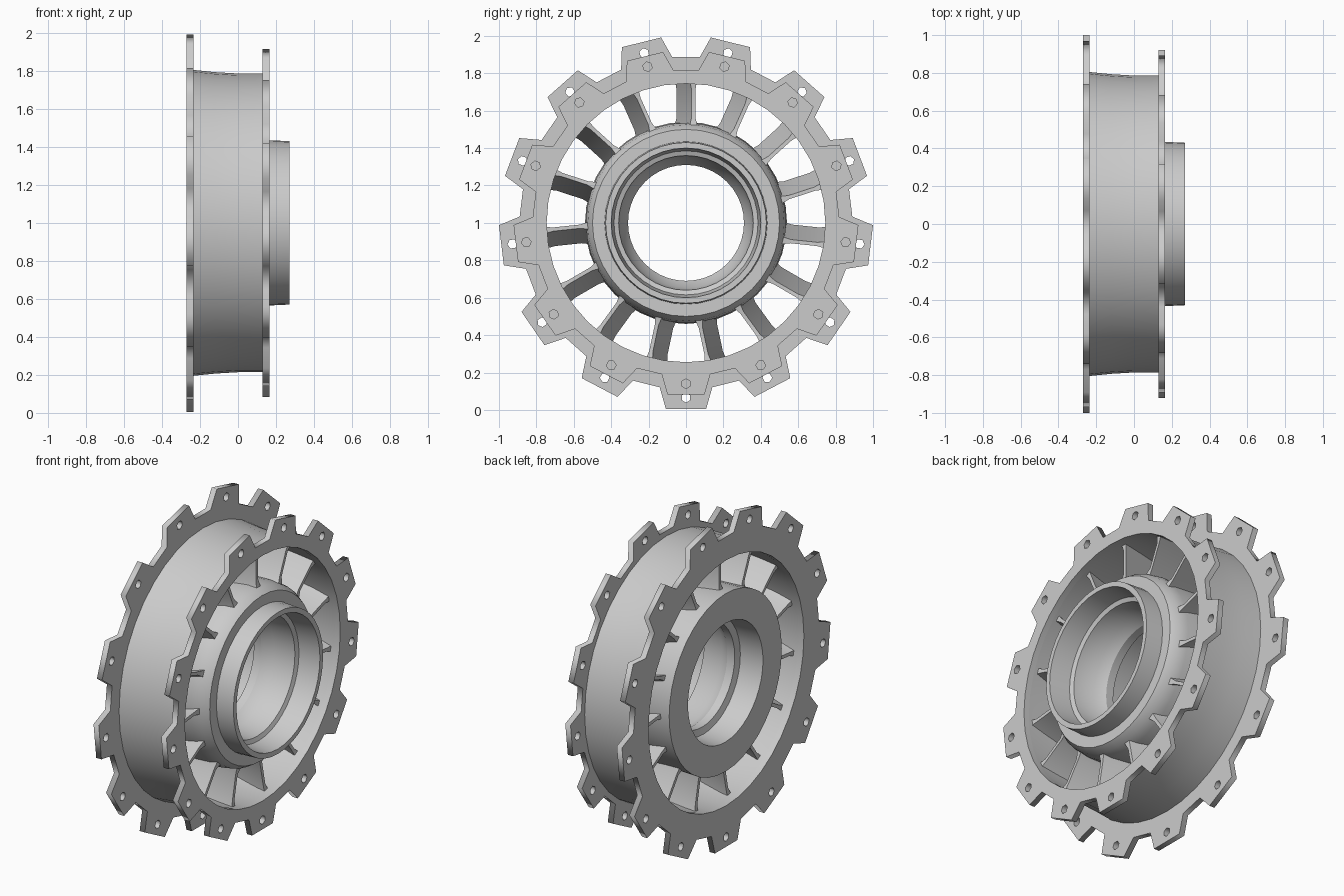
import bpy
import bmesh
from math import cos, sin, pi, radians
from mathutils import Matrix, Vector

cube = bpy.data.objects.get("Cube")
if cube:
    bpy.data.objects.remove(cube, do_unlink=True)

TEETH, BLADES, SEGMENTS = 13, 15, 40
CENTRE_Z = 1.0

metal = bpy.data.materials.new("plain_grey_metal")
metal.use_nodes = True
grey = (0.6, 0.6, 0.6, 1.0)
metal.diffuse_color = grey
metal.node_tree.nodes["Principled BSDF"].inputs["Base Color"].default_value = grey


def polar(radius, angle):
    return radius * cos(angle), radius * sin(angle)


def add_object(name, mesh, smooth=True):
    mesh.materials.clear()
    mesh.materials.append(metal)
    obj = bpy.data.objects.new(name, mesh)
    bpy.context.collection.objects.link(obj)
    obj.location.z = CENTRE_Z
    if smooth:
        bpy.ops.object.select_all(action="DESELECT")
        obj.select_set(True)
        bpy.context.view_layer.objects.active = obj
        bpy.ops.object.shade_smooth_by_angle(angle=radians(30))
    return obj


def finish(name, bm, smooth=True):
    bmesh.ops.recalc_face_normals(bm, faces=bm.faces)
    mesh = bpy.data.meshes.new(name)
    bm.to_mesh(mesh)
    bm.free()
    return add_object(name, mesh, smooth)


def lathe(name, profile):
    """Revolve a closed (x, radius) profile about the x axis."""
    bm = bmesh.new()
    rings = []
    for i in range(SEGMENTS):
        y, z = polar(1, 2 * pi * i / SEGMENTS)
        rings.append([bm.verts.new((x, r * y, r * z)) for x, r in profile])
    for i, a in enumerate(rings):
        b = rings[(i + 1) % SEGMENTS]
        for j in range(len(profile)):
            k = (j + 1) % len(profile)
            bm.faces.new((a[j], a[k], b[k], b[j]))
    return finish(name, bm)


def toothed_flange(name, x0, x1, tip, root, hole_ring):
    """Flat toothed ring with one bolt hole per tooth."""
    outline, loops = [], []
    for i in range(TEETH):
        mid = -pi / 2 + 2 * pi * i / TEETH
        for r, half in ((root, -9.1), (tip, -6.2), (tip, 6.2), (root, 9.1)):
            outline.append(polar(r, mid + radians(half)))
        cx, cy = polar(hole_ring, mid)
        hole = [polar(0.026, mid + 2 * pi * k / 6) for k in range(6)]
        loops.append([(cx + x, cy + y) for x, y in hole])
    loops.append([polar(0.745, 2 * pi * i / SEGMENTS) for i in range(SEGMENTS)])
    loops.append(outline)

    curve = bpy.data.curves.new(name, "CURVE")
    curve.dimensions = "2D"
    curve.fill_mode = "BOTH"
    curve.extrude = (x1 - x0) / 2
    for loop in loops:
        spline = curve.splines.new("POLY")
        spline.points.add(len(loop) - 1)
        for point, (x, y) in zip(spline.points, loop):
            point.co = (x, y, 0, 1)
        spline.use_cyclic_u = True
    temp = bpy.data.objects.new(name + "_outline", curve)
    bpy.context.collection.objects.link(temp)
    depsgraph = bpy.context.evaluated_depsgraph_get()
    mesh = bpy.data.meshes.new_from_object(temp.evaluated_get(depsgraph))
    bpy.data.objects.remove(temp, do_unlink=True)

    # Stand the plate up so that it faces along x
    turn = Matrix(((0, 0, 1), (1, 0, 0), (0, 1, 0))).to_4x4()
    mesh.transform(Matrix.Translation(((x0 + x1) / 2, 0, 0)) @ turn)
    bm = bmesh.new()
    bm.from_mesh(mesh)
    bmesh.ops.remove_doubles(bm, verts=bm.verts, dist=0.0001)
    return finish(name, bm, smooth=False)


# Large and small toothed flanges
toothed_flange("large_flange", -0.27, -0.235, 1.0, 0.89, 0.935)
toothed_flange("small_flange", 0.13, 0.165, 0.922, 0.82, 0.86)

# Slightly waisted rim between the flanges
lathe("rim", [(-0.237, 0.805), (-0.12, 0.793), (0.0, 0.786), (0.132, 0.786),
              (0.132, 0.746), (0.0, 0.75), (-0.12, 0.75), (-0.237, 0.746)])

# Hub drum with a stepped bore and a projecting collar
lathe("hub", [(-0.265, 0.54), (-0.1, 0.535), (0.06, 0.535), (0.12, 0.525),
              (0.16, 0.50), (0.16, 0.435), (0.27, 0.43), (0.27, 0.40),
              (0.14, 0.385), (0.13, 0.36), (0.0, 0.345), (-0.06, 0.31),
              (-0.11, 0.31), (-0.12, 0.35), (-0.265, 0.36)])

# Pitched blades joining the hub to the rim, flared at both ends
bm = bmesh.new()
for i in range(BLADES):
    angle = pi / 2 + 2 * pi * i / BLADES
    radial = Vector((0, cos(angle), sin(angle)))
    tangent = Vector((0, -sin(angle), cos(angle)))
    sections = []
    for r, thick, reach in ((0.52, 0.04, 0.16), (0.565, 0.02, 0.15),
                            (0.71, 0.02, 0.15), (0.765, 0.04, 0.16)):
        ring = []
        for sx, st in ((-1, -1), (1, -1), (1, 1), (-1, 1)):
            offset = -0.04 * sx + st * thick / 2
            point = radial * r + tangent * offset
            point.x = -0.05 + sx * reach
            ring.append(bm.verts.new(point))
        sections.append(ring)
    for a, b in zip(sections, sections[1:]):
        for j in range(4):
            k = (j + 1) % 4
            bm.faces.new((a[j], a[k], b[k], b[j]))
    bm.faces.new(sections[0])
    bm.faces.new(sections[-1])
finish("blades", bm)
